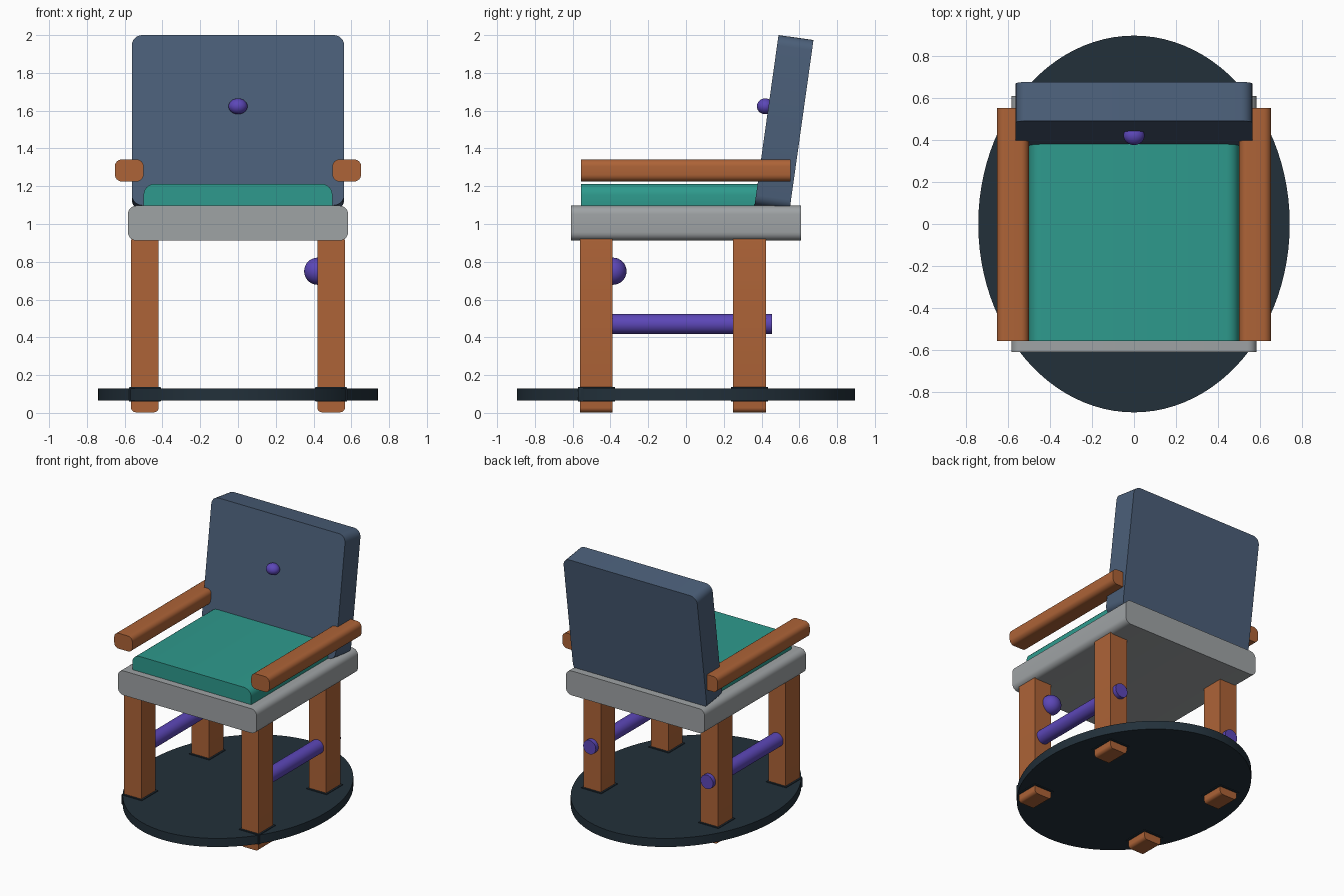
import bpy, bmesh, math
from mathutils import Matrix

if "Cube" in bpy.data.objects:
    bpy.data.objects.remove(bpy.data.objects["Cube"])


def material(name, hex_colour):
    """Flat colour from an sRGB hex value, stored as linear."""
    def linear(c):
        return c / 12.92 if c <= 0.04045 else ((c + 0.055) / 1.055) ** 2.4
    mat = bpy.data.materials.new(name)
    rgb = [linear(int(hex_colour[i:i + 2], 16) / 255) for i in (0, 2, 4)]
    mat.diffuse_color = (*rgb, 1)
    mat.use_nodes = True
    mat.node_tree.nodes["Principled BSDF"].inputs["Base Color"].default_value = mat.diffuse_color
    return mat


ORANGE = material("orange wood", "AD6337")
TEAL = material("teal fabric", "2E9A8D")
SLATE = material("slate blue fabric", "4B5F79")
GREY = material("grey frame", "9FA3A5")
DARK = material("dark base", "22303A")
PURPLE = material("purple accent", "5C47B8")


def finish(name, bm, mat):
    mesh = bpy.data.meshes.new(name)
    bmesh.ops.recalc_face_normals(bm, faces=bm.faces)
    bm.to_mesh(mesh)
    bm.free()
    mesh.shade_smooth()
    mesh.set_sharp_from_angle(angle=math.radians(35))
    mesh.materials.append(mat)
    obj = bpy.data.objects.new(name, mesh)
    bpy.context.collection.objects.link(obj)
    return obj


def slab(name, x, y, z, radius, mat, steps=6):
    """Rounded rectangle in x/z, extruded straight along y (ranges given)."""
    bm = bmesh.new()
    corners = [(x[1], z[1], 1, 1), (x[0], z[1], -1, 1),
               (x[0], z[0], -1, -1), (x[1], z[0], 1, -1)]
    verts = []
    for i, (cx, cz, sx, sz) in enumerate(corners):
        for k in range(steps + 1):
            a = math.pi / 2 * (i + k / steps)
            verts.append(bm.verts.new((cx - sx * radius + radius * math.cos(a), y[0],
                                       cz - sz * radius + radius * math.sin(a))))
    face = bm.faces.new(verts)
    new = bmesh.ops.extrude_face_region(bm, geom=[face], use_keep_orig=True)["geom"]
    moved = [v for v in new if isinstance(v, bmesh.types.BMVert)]
    bmesh.ops.translate(bm, verts=moved, vec=(0, y[1] - y[0], 0))
    return finish(name, bm, mat)


def cylinder(name, radius, depth, matrix, mat, sides):
    bm = bmesh.new()
    bmesh.ops.create_cone(bm, cap_ends=True, segments=sides, radius1=radius,
                          radius2=radius, depth=depth, matrix=matrix)
    return finish(name, bm, mat)


def ellipsoid(name, centre, radii, mat):
    bm = bmesh.new()
    bmesh.ops.create_uvsphere(bm, u_segments=32, v_segments=16, radius=1,
                              matrix=Matrix.Translation(centre) @ Matrix.Diagonal((*radii, 1)))
    return finish(name, bm, mat)


# Oval base plate
cylinder("base_plate", 1, 0.065,
         Matrix.Translation((0, 0, 0.0975)) @ Matrix.Diagonal((0.74, 0.895, 1, 1)), DARK, 96)

# Seat frame and cushion
slab("seat_frame", (-0.583, 0.583), (-0.608, 0.608), (0.912, 1.097), 0.045, GREY)
slab("seat_cushion", (-0.5, 0.5), (-0.555, 0.41), (1.03, 1.213), 0.06, TEAL)

# Leaning backrest
back = slab("backrest", (-0.562, 0.562), (-0.0935, 0.0935), (-0.455, 0.455), 0.055, SLATE)
back.location = (0, 0.519, 1.5365)
back.rotation_euler = (math.radians(-8), 0, 0)
ellipsoid("back_button", (0, 0.42, 1.623), (0.05, 0.045, 0.042), PURPLE)

# Legs, collars, stretchers and armrests on both sides
for side, s in (("left", -1), ("right", 1)):
    xs = sorted((0.42 * s, 0.566 * s))
    for end, y0, y1 in (("front", -0.56, -0.388), ("back", 0.25, 0.423)):
        slab(f"{end}_leg_{side}", xs, (y0, y1), (0.003, 0.935), 0.025, ORANGE)
        slab(f"{end}_leg_collar_{side}", (xs[0] - 0.012, xs[1] + 0.012),
             (y0 - 0.012, y1 + 0.012), (0.06, 0.136), 0.004, DARK, 2)
    cylinder(f"stretcher_{side}", 0.053, 0.9,
             Matrix.Translation((0.493 * s, 0.005, 0.47)) @ Matrix.Rotation(math.pi / 2, 4, 'X'),
             PURPLE, 32)
    slab(f"armrest_{side}", sorted((0.5 * s, 0.652 * s)), (-0.555, 0.552),
         (1.225, 1.342), 0.037, ORANGE)

# Round knob on the inner corner of one front leg
ellipsoid("leg_knob", (0.422, -0.387, 0.75), (0.072, 0.072, 0.072), PURPLE)
